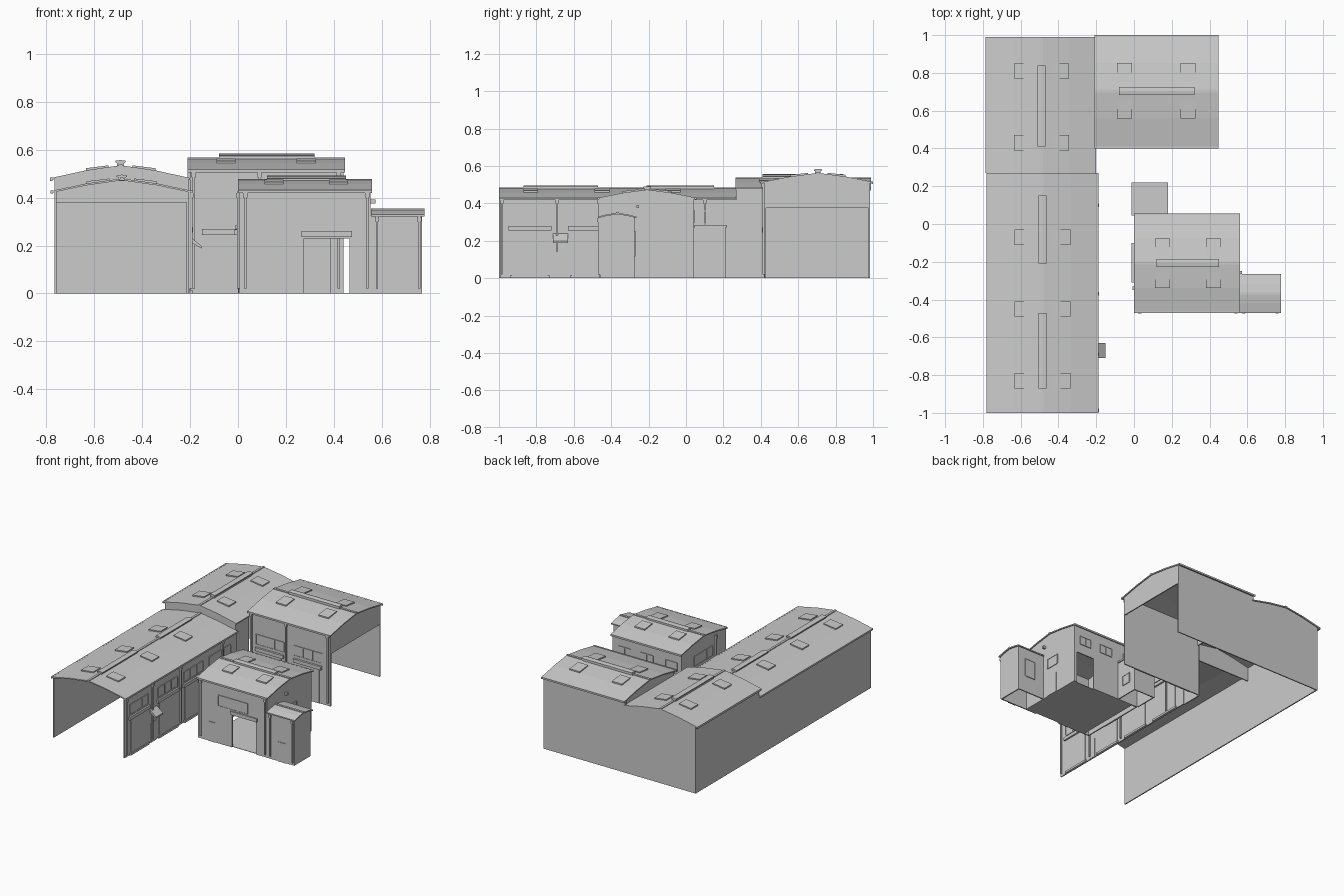
import bpy
import bmesh

cube = bpy.data.objects.get("Cube")
if cube:
    bpy.data.objects.remove(cube, do_unlink=True)

grey = bpy.data.materials.new("plain_grey")
grey.use_nodes = True
grey.diffuse_color = (0.6, 0.6, 0.6, 1)
grey.node_tree.nodes["Principled BSDF"].inputs["Base Color"].default_value = (0.6, 0.6, 0.6, 1)

T = 0.008  # sheet thickness


def prism(name, pts, axis, start, end):
    """Extrude an outline along x or y; the outline holds the other axis and z."""
    place = (lambda p, d: (d, p[0], p[1])) if axis == "x" else (lambda p, d: (p[0], d, p[1]))
    bm = bmesh.new()
    a = [bm.verts.new(place(p, start)) for p in pts]
    b = [bm.verts.new(place(p, end)) for p in pts]
    bm.faces.new(a)
    bm.faces.new(b[::-1])
    for i in range(len(pts)):
        j = (i + 1) % len(pts)
        bm.faces.new((a[j], a[i], b[i], b[j]))
    bmesh.ops.recalc_face_normals(bm, faces=bm.faces)
    mesh = bpy.data.meshes.new(name)
    bm.to_mesh(mesh)
    bm.free()
    mesh.materials.append(grey)
    ob = bpy.data.objects.new(name, mesh)
    bpy.context.collection.objects.link(ob)
    return ob


def box(name, x, y, z):
    return prism(name, [(x[0], z[0]), (x[1], z[0]), (x[1], z[1]), (x[0], z[1])], "y", *y)


def crown(lo, hi, eave, ridge, drop=0.0):
    """Slightly bowed gable line from one eave to the other."""
    mid, q = (lo + hi) / 2, (hi - lo) / 4
    bow = eave + (ridge - eave) * 0.6
    return [(lo, eave - drop), (lo + q, bow - drop), (mid, ridge - drop),
            (hi - q, bow - drop), (hi, eave - drop)]


def roof(name, axis, span, length, eave, ridge, vents, lights, vent_h=0.022):
    """Bowed roof sheet with ridge cap, ridge vents and skylights."""
    top = crown(*span, eave, ridge)
    prism(name, top + crown(*span, eave, ridge, T)[::-1], axis, *length)
    mid, q = sum(span) / 2, (span[1] - span[0]) / 4
    cap = [(mid - 0.008, ridge - 0.003), (mid + 0.008, ridge - 0.003),
           (mid + 0.008, ridge + 0.004), (mid - 0.008, ridge + 0.004)]
    prism(name + "_ridge_cap", cap, axis, *length)
    for v in vents:
        w, z = 0.021, ridge + vent_h
        prism(name + "_vent", [(mid - 0.014, ridge - 0.01), (mid + 0.014, ridge - 0.01),
                               (mid + 0.014, z - 0.012), (mid + w, z - 0.01), (mid + w, z - 0.003),
                               (mid, z), (mid - w, z - 0.003), (mid - w, z - 0.01),
                               (mid - 0.014, z - 0.012)], axis, *v)
    slope = (ridge - eave) * 0.4 / q
    for c in lights:
        for s in (-1, 1):
            n, f = mid + s * q * 0.35, mid + s * q * 1.0
            zn, zf = ridge - slope * q * 0.35, ridge - slope * q
            prism(name + "_skylight", [(n, zn - 0.004), (f, zf - 0.004),
                                       (f, zf + 0.009), (n, zn + 0.007)], axis, c - 0.04, c + 0.04)


def gable(name, axis, pos, span, eave, ridge, base=0.0):
    top = crown(*span, eave, ridge, T * 0.8)
    prism(name, [(span[0], base)] + top + [(span[1], base)], axis, pos, pos + T)


def on_wall(name, axis, pos, side, along, z, depth):
    """Plate or ledge standing out from a wall towards side."""
    d = sorted((pos, pos + side * depth))
    if axis == "x":
        return box(name, d, along, z)
    return box(name, along, d, z)


def window(axis, pos, side, along, z, bars=2):
    on_wall("window_pane", axis, pos, side, along, z, 0.002)
    f = 0.005
    for e in z:
        on_wall("window_rail", axis, pos, side, along, (e - f / 2, e + f / 2), f)
    for i in range(bars + 1):
        c = along[0] + (along[1] - along[0]) * i / bars
        on_wall("window_bar", axis, pos, side, (c - f / 2, c + f / 2), z, f)


def door(axis, pos, side, along, height):
    on_wall("door_panel", axis, pos, side, along, (0, height), 0.004)


def downpipe(axis, pos, side, at, top):
    on_wall("downpipe", axis, pos, side, (at - 0.005, at + 0.005), (0.02, top), 0.011)
    on_wall("pipe_hopper", axis, pos, side, (at - 0.009, at + 0.009), (top - 0.025, top - 0.005), 0.015)


# Long hall, low front part and higher rear part
box("hall_west_wall", (-0.765, -0.757), (-1, 0.27), (0, 0.425))
box("hall_east_wall", (-0.208, -0.2), (-0.995, 0.27), (0, 0.425))
roof("hall_roof", "y", (-0.78, -0.19), (-1, 0.27), 0.428, 0.48,
     [(-0.87, -0.47), (-0.21, 0.15)], [-0.83, -0.45, -0.07], 0.016)
box("rear_west_wall", (-0.765, -0.757), (0.27, 0.98), (0, 0.48))
box("rear_east_wall", (-0.215, -0.207), (0.27, 0.42), (0, 0.48))
roof("rear_roof", "y", (-0.78, -0.2), (0.265, 0.99), 0.482, 0.535,
     [(0.41, 0.84)], [0.43, 0.81])
gable("rear_north_gable", "y", 0.975, (-0.765, -0.2), 0.484, 0.535)
gable("rear_south_gable", "y", 0.268, (-0.765, -0.207), 0.484, 0.535, 0.38)
for x in (-0.782, -0.197):
    box("hall_gutter", (x, x + 0.01), (-1, 0.27), (0.418, 0.43))
box("rear_gutter", (-0.785, -0.775), (0.27, 0.99), (0.47, 0.484))

# Openings along the hall's yard side
for y0, y1 in ((-0.94, -0.73), (-0.62, -0.4), (-0.33, -0.11), (-0.04, 0.2)):
    window("x", -0.2, 1, (y0, y1), (0.29, 0.36), 3)
    on_wall("gate_ledge", "x", -0.2, 1, (y0 - 0.01, y1 + 0.01), (0.255, 0.278), 0.012)
    door("x", -0.2, 1, (y0 + 0.01, y1 - 0.01), 0.25)
    on_wall("curb", "x", -0.2, 1, (y0, y1), (0, 0.015), 0.01)
for y in (-0.985, -0.69, -0.37, 0.1):
    downpipe("x", -0.2, 1, y, 0.425)
prism("hall_porch", [(-0.2, 0.215), (-0.2, 0.238), (-0.152, 0.198), (-0.152, 0.188)], "y", -0.71, -0.63)
door("x", -0.2, 1, (-0.7, -0.64), 0.14)

# Rear wing, open below its east gable
roof("wing_roof", "x", (0.41, 1.0), (-0.21, 0.447), 0.515, 0.563,
     [(-0.08, 0.32)], [-0.05, 0.285])
box("wing_south_wall", (-0.2, 0.44), (0.42, 0.428), (0, 0.513))
box("wing_north_wall", (-0.21, 0.44), (0.975, 0.983), (0, 0.513))
for x in (-0.2, 0.432):
    gable("wing_gable", "x", x, (0.42, 0.983), 0.517, 0.563, 0.375)
for x0, x1 in ((-0.15, 0.07), (0.15, 0.37)):
    window("y", 0.42, -1, (x0, x1), (0.29, 0.36), 3)
    on_wall("wing_ledge", "y", 0.42, -1, (x0, x1), (0.245, 0.27), 0.014)
    door("y", 0.42, -1, (x0 + 0.02, x1 - 0.02), 0.24)
for x in (-0.185, 0.09, 0.42):
    downpipe("y", 0.42, -1, x, 0.51)
for y in (0.404, 0.996):
    box("wing_gutter", (-0.21, 0.447), (y - 0.005, y + 0.005), (0.505, 0.517))

# Gatehouse with a passage through it
roof("gatehouse_roof", "x", (-0.47, 0.055), (0, 0.56), 0.43, 0.474,
     [(0.12, 0.45)], [0.15, 0.42], 0.018)
for x in (0.006, 0.545):
    gable("gatehouse_gable", "x", x, (-0.46, 0.043), 0.432, 0.474)
for name, y, x0, x1 in (("gatehouse_front", -0.46, 0.275, 0.465), ("gatehouse_back", 0.035, 0.385, 0.53)):
    prism(name, [(0.006, 0), (x0, 0), (x0, 0.23), (x1, 0.23), (x1, 0), (0.553, 0),
                 (0.553, 0.428), (0.006, 0.428)], "y", y, y + T)
box("gatehouse_floor", (0.05, 0.545), (-0.452, 0.035), (0, 0.003))
on_wall("passage_ledge", "y", -0.46, -1, (0.265, 0.475), (0.235, 0.26), 0.009)
window("y", -0.46, -1, (0.165, 0.4), (0.27, 0.345), 3)
door("y", -0.46, -1, (0.09, 0.145), 0.14)
for x in (0.03, 0.54):
    downpipe("y", -0.46, -1, x, 0.425)
for x0, x1 in ((0.04, 0.13), (0.23, 0.33), (0.41, 0.5)):
    window("y", 0.043, 1, (x0, x1), (0.3, 0.36))
door("x", 0.553, 1, (-0.23, -0.14), 0.145)
window("x", 0.553, 1, (-0.23, -0.13), (0.21, 0.28))
on_wall("wall_lamp", "x", 0.553, 1, (-0.265, -0.25), (0.375, 0.392), 0.02)
on_wall("west_ledge", "x", 0.006, -1, (-0.31, -0.1), (0.245, 0.268), 0.02)
window("x", 0.006, -1, (-0.31, -0.1), (0.29, 0.36), 3)
door("x", 0.006, -1, (-0.29, -0.12), 0.24)
downpipe("x", 0.006, -1, -0.34, 0.425)
for y in (-0.468, 0.052):
    box("gatehouse_gutter", (0, 0.56), (y - 0.004, y + 0.004), (0.42, 0.432))

# Small east lodge
roof("lodge_roof", "x", (-0.47, -0.265), (0.555, 0.778), 0.33, 0.35, [], [])
gable("lodge_gable", "x", 0.76, (-0.46, -0.275), 0.332, 0.35)
for y in (-0.46, -0.283):
    box("lodge_wall", (0.553, 0.768), (y, y + T), (0, 0.328))
door("y", -0.46, -1, (0.64, 0.7), 0.14)
window("y", -0.275, 1, (0.63, 0.71), (0.12, 0.25), 3)
for x in (0.58, 0.757):
    downpipe("y", -0.46, -1, x, 0.325)

# Flat-roofed annex behind the gatehouse
box("annex_roof", (-0.012, 0.18), (0.045, 0.22), (0.272, 0.284))
box("annex_east_wall", (0.165, 0.173), (0.043, 0.212), (0, 0.272))
box("annex_north_wall", (0, 0.173), (0.204, 0.212), (0, 0.272))
box("annex_west_wall", (0, 0.008), (0.043, 0.212), (0, 0.272))
window("x", 0.173, 1, (0.09, 0.16), (0.08, 0.15))
